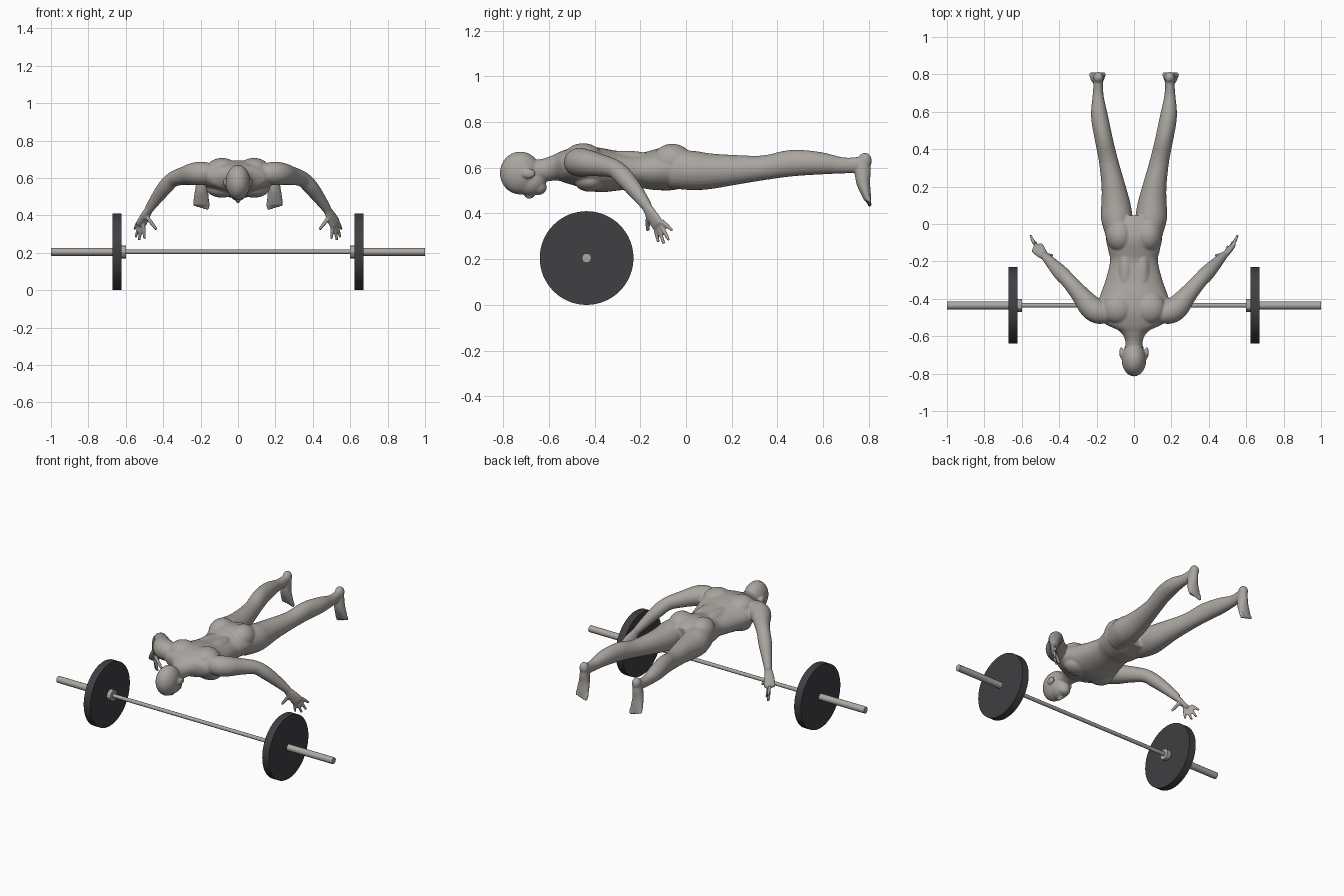
import bpy
import bmesh
import math
from mathutils import Vector, Matrix

default_cube = bpy.data.objects.get("Cube")
if default_cube:
    bpy.data.objects.remove(default_cube, do_unlink=True)


def make_material(name, colour):
    material = bpy.data.materials.new(name)
    material.use_nodes = True
    material.diffuse_color = (*colour, 1)
    shader = material.node_tree.nodes["Principled BSDF"]
    shader.inputs["Base Color"].default_value = (*colour, 1)
    return material


skin = make_material("warm grey skin", (0.40, 0.375, 0.35))
cloth = make_material("dark shorts", (0.05, 0.048, 0.062))
rubber = make_material("dark rubber", (0.05, 0.05, 0.057))
steel = make_material("pale steel", (0.42, 0.39, 0.365))


def spline(rows, steps=4):
    """Smooth the given rows with a Catmull-Rom curve."""
    result = []
    last = len(rows) - 1
    for i in range(last):
        a, b = rows[max(i - 1, 0)], rows[i]
        c, d = rows[i + 1], rows[min(i + 2, last)]
        for k in range(steps):
            t = k / steps
            result.append([q + t / 2 * (r - p + t * (2 * p - 5 * q + 4 * r - s
                                                    + t * (3 * (q - r) + s - p)))
                           for p, q, r, s in zip(a, b, c, d)])
    result.append(list(rows[last]))
    return result


def sides(x):
    return (1, -1) if x else (1,)


def tube(bm, rows, up=(0, 0, 1), segments=24):
    """Loft ellipses; a row is centre x, y, z, half width, half height."""
    path = spline(rows)
    for mirror in sides(rows[0][0]):
        centres = [Vector((mirror * r[0], r[1], r[2])) for r in path]
        rings = []
        for i, centre in enumerate(centres):
            ahead = centres[min(i + 1, len(centres) - 1)]
            tangent = (ahead - centres[max(i - 1, 0)]).normalized()
            across = tangent.cross(Vector(up)).normalized()
            over = across.cross(tangent)
            ring = []
            for k in range(segments):
                angle = math.tau * k / segments
                ring.append(bm.verts.new(centre + across * path[i][3] * math.cos(angle)
                                         + over * path[i][4] * math.sin(angle)))
            rings.append(ring)
        for low, high in zip(rings, rings[1:]):
            for k in range(segments):
                n = (k + 1) % segments
                bm.faces.new((low[k], low[n], high[n], high[k]))
        bm.faces.new(rings[0])
        bm.faces.new(rings[-1])


def blob(bm, centre, radii):
    """Add an ellipsoid, paired when it is off the middle."""
    for mirror in sides(centre[0]):
        place = Matrix.Translation((mirror * centre[0], *centre[1:]))
        bmesh.ops.create_uvsphere(bm, u_segments=24, v_segments=16, radius=1,
                                  matrix=place @ Matrix.Diagonal((*radii, 1)))


def digit(bm, start, end, radius):
    """Add a finger or toe with a rounded tip."""
    middle = [(p + q) / 2 for p, q in zip(start, end)]
    tube(bm, [(*start, radius, radius), (*middle, radius, radius),
              (*end, radius * 0.8, radius * 0.8)], segments=12)
    blob(bm, end, [radius * 0.85] * 3)


bm = bmesh.new()

# torso and neck
torso = [(0.04, 0.12, 0.59, 0.07), (-0.06, 0.15, 0.597, 0.095),
         (-0.14, 0.138, 0.59, 0.088), (-0.2, 0.128, 0.588, 0.078),
         (-0.3, 0.152, 0.587, 0.087), (-0.38, 0.18, 0.59, 0.097),
         (-0.46, 0.2, 0.605, 0.09), (-0.53, 0.16, 0.605, 0.072),
         (-0.57, 0.08, 0.6, 0.057), (-0.62, 0.048, 0.59, 0.05),
         (-0.68, 0.048, 0.585, 0.048)]
tube(bm, [(0, y, z, w, h) for y, w, z, h in torso], segments=40)

# back, buttock and chest muscles
blob(bm, (0.085, -0.45, 0.645), (0.085, 0.085, 0.062))
blob(bm, (0.045, -0.27, 0.625), (0.045, 0.16, 0.05))
blob(bm, (0.075, -0.06, 0.625), (0.075, 0.09, 0.08))
blob(bm, (0.085, -0.42, 0.545), (0.085, 0.07, 0.05))

# head
blob(bm, (0, -0.725, 0.577), (0.066, 0.09, 0.094))
blob(bm, (0, -0.685, 0.54), (0.054, 0.072, 0.062))
blob(bm, (0, -0.645, 0.515), (0.037, 0.036, 0.034))
blob(bm, (0, -0.685, 0.478), (0.011, 0.022, 0.014))
blob(bm, (0.068, -0.688, 0.575), (0.011, 0.03, 0.022))

# arms
tube(bm, [(0.13, -0.48, 0.625, 0.05, 0.05), (0.19, -0.47, 0.625, 0.064, 0.062),
          (0.235, -0.44, 0.622, 0.063, 0.06), (0.285, -0.38, 0.612, 0.05, 0.05),
          (0.345, -0.31, 0.594, 0.041, 0.041), (0.39, -0.263, 0.55, 0.041, 0.04),
          (0.44, -0.21, 0.485, 0.031, 0.032), (0.478, -0.17, 0.43, 0.022, 0.024)])

# hands
palm_up = (0.6, -0.8, 0)
tube(bm, [(0.47, -0.178, 0.44, 0.02, 0.021), (0.495, -0.155, 0.4, 0.03, 0.017),
          (0.515, -0.13, 0.36, 0.036, 0.015), (0.522, -0.122, 0.345, 0.03, 0.012)],
     up=palm_up)
finger_tips = [(0.553, -0.063, 0.328), (0.546, -0.078, 0.288),
               (0.528, -0.098, 0.272), (0.5, -0.122, 0.28)]
for i, tip in enumerate(finger_tips):
    f = i / 3
    digit(bm, (0.533 - 0.028 * f, -0.106 - 0.032 * f, 0.368 - 0.018 * f), tip, 0.0095)
digit(bm, (0.49, -0.165, 0.395), (0.44, -0.168, 0.33), 0.011)

# legs
tube(bm, [(0.08, -0.06, 0.595, 0.07, 0.085), (0.092, 0.03, 0.588, 0.084, 0.086),
          (0.097, 0.1, 0.585, 0.079, 0.079), (0.11, 0.2, 0.59, 0.064, 0.067),
          (0.137, 0.34, 0.6, 0.051, 0.054), (0.163, 0.46, 0.62, 0.048, 0.058),
          (0.185, 0.58, 0.62, 0.045, 0.05), (0.192, 0.69, 0.61, 0.029, 0.035),
          (0.19, 0.77, 0.615, 0.025, 0.035)])

# feet, hanging from the heels
blob(bm, (0.19, 0.783, 0.63), (0.028, 0.03, 0.036))
tube(bm, [(0.19, 0.78, 0.63, 0.026, 0.026), (0.192, 0.774, 0.59, 0.029, 0.035),
          (0.195, 0.775, 0.54, 0.034, 0.031), (0.196, 0.787, 0.49, 0.041, 0.022),
          (0.197, 0.797, 0.455, 0.042, 0.014)], up=(0, 1, 0))
for i in range(5):
    x = 0.163 + 0.017 * i
    digit(bm, (x, 0.794, 0.47), (x, 0.804, 0.438 + 0.004 * i), 0.011 - 0.0006 * i)

# fuse the parts into one smooth skin
bmesh.ops.recalc_face_normals(bm, faces=bm.faces)
draft_mesh = bpy.data.meshes.new("athlete_draft")
bm.to_mesh(draft_mesh)
bm.free()
draft = bpy.data.objects.new("athlete_draft", draft_mesh)
bpy.context.collection.objects.link(draft)
remesh = draft.modifiers.new("fuse", "REMESH")
remesh.mode = "VOXEL"
remesh.voxel_size = 0.0055
soften = draft.modifiers.new("soften", "SMOOTH")
soften.iterations = 4
bpy.context.view_layer.update()
fused = draft.evaluated_get(bpy.context.evaluated_depsgraph_get())
body_mesh = bpy.data.meshes.new_from_object(fused)
bpy.data.objects.remove(draft, do_unlink=True)

# shorts, cut cleanly at the waist and thighs
waist, hem = -0.14, 0.085
bm = bmesh.new()
bm.from_mesh(body_mesh)
for y in (waist, hem):
    bmesh.ops.bisect_plane(bm, geom=bm.verts[:] + bm.edges[:] + bm.faces[:],
                           plane_co=(0, y, 0), plane_no=(0, 1, 0))
for face in bm.faces:
    spot = face.calc_center_median()
    face.smooth = True
    face.material_index = int(waist < spot.y < hem and abs(spot.x) < 0.25)
bm.to_mesh(body_mesh)
bm.free()
body_mesh.materials.clear()
body_mesh.materials.append(skin)
body_mesh.materials.append(cloth)
athlete = bpy.data.objects.new("athlete_body", body_mesh)
bpy.context.collection.objects.link(athlete)


def rod(name, x_start, x_end, radius, material, segments):
    """Add a cylinder along x on the barbell axis."""
    bpy.ops.mesh.primitive_cylinder_add(
        vertices=segments, radius=radius, depth=abs(x_end - x_start),
        location=((x_start + x_end) / 2, -0.435, 0.205), rotation=(0, math.pi / 2, 0))
    part = bpy.context.object
    part.name = name
    part.data.materials.append(material)
    bpy.ops.object.shade_smooth_by_angle(angle=math.radians(30))


# barbell
rod("bar_grip", -0.61, 0.61, 0.012, steel, 12)
for side, s in (("left", 1), ("right", -1)):
    rod(side + "_sleeve", s * 0.61, s, 0.021, steel, 12)
    rod(side + "_collar", s * 0.598, s * 0.624, 0.035, steel, 12)
    rod(side + "_plate", s * 0.624, s * 0.672, 0.205, rubber, 64)
